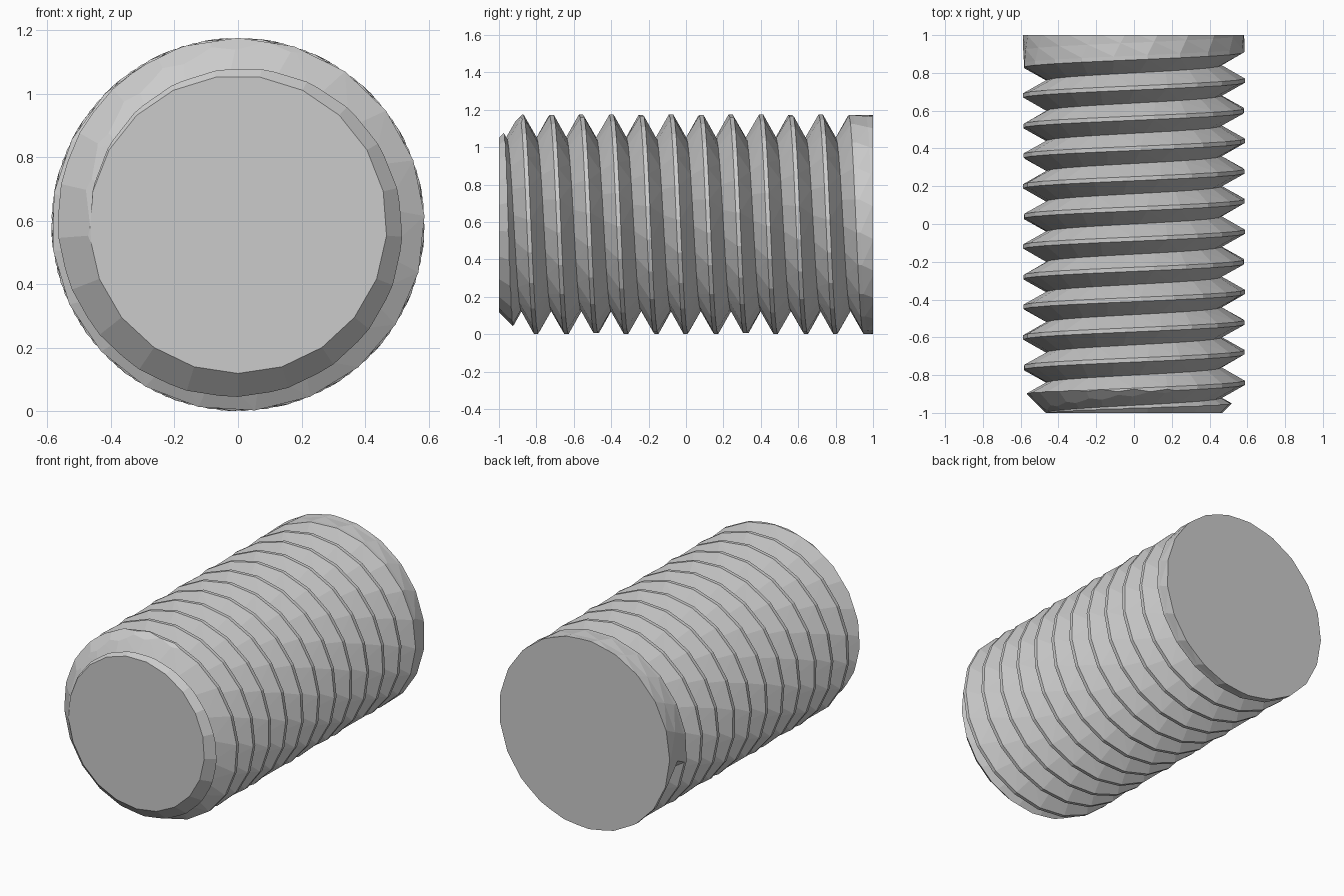
import bpy, bmesh, math
from mathutils import Vector

if "Cube" in bpy.data.objects:
    bpy.data.objects.remove(bpy.data.objects["Cube"])

R, ROOT, PITCH = 0.588, 0.465, 0.16     # crest radius, groove radius, thread pitch
CENTRE = 0.588                          # axis height
STEPS, ROW = 20.6, 21                   # steps per real turn, steps per stitched row
Y0 = -0.88                              # crest position at the top of turn 0
GROOVE_END = 10.70                      # turn at which the groove runs out into the collar


def point(turn, offset, radius):
    a = 2 * math.pi * turn
    return Vector((radius * math.sin(a), Y0 + PITCH * turn + offset,
                   CENTRE + radius * math.cos(a)))


# helical strip: narrow flat crest, flank down to the V root, flank up to the next turn
bm = bmesh.new()
first, last = -62, 290
half_skew = (ROW / STEPS - 1) / 2
c1, c2, rt = {}, {}, {}
for n in range(first, last + ROW + 2):
    t = n / STEPS
    c1[n] = bm.verts.new(point(t, -0.011, R))
    if n <= last + 1:
        c2[n] = bm.verts.new(point(t, 0.011, R))
        tr = t + half_skew
        rt[n] = bm.verts.new(point(tr, PITCH / 2, ROOT if tr < GROOVE_END else R))
for n in range(first, last + 1):
    m = n + 1
    for quad in ((c1[n], c1[m], c2[m], c2[n]),
                 (c2[n], c2[m], rt[m], rt[n]),
                 (rt[n], rt[m], c1[m + ROW], c1[n + ROW])):
        bm.faces.new(quad)
bmesh.ops.triangulate(bm, faces=bm.faces[:])

# trim both ends square and cap them (front trimmed long, the chamfer cuts it to length)
for y, direction in ((-1.1, -1), (1.0, 1)):
    cut = bmesh.ops.bisect_plane(
        bm, geom=bm.verts[:] + bm.edges[:] + bm.faces[:], dist=1e-5,
        plane_co=(0, y, 0), plane_no=(0, direction, 0), clear_outer=True)
    rim = [e for e in cut["geom_cut"] if isinstance(e, bmesh.types.BMEdge) and e.is_boundary]
    bmesh.ops.edgeloop_fill(bm, edges=rim)
bmesh.ops.delete(bm, geom=[v for v in bm.verts if not v.link_faces], context='VERTS')
bmesh.ops.recalc_face_normals(bm, faces=bm.faces[:])


def make_object(name, mesh_bm):
    mesh = bpy.data.meshes.new(name)
    mesh_bm.to_mesh(mesh)
    mesh_bm.free()
    ob = bpy.data.objects.new(name, mesh)
    bpy.context.collection.objects.link(ob)
    return ob


rod = make_object("threaded_rod", bm)

# envelope with a 45 degree chamfer at the front end
bm = bmesh.new()
rings = []
for y, r in ((-1.0, 0.469), (-0.7, 0.769), (1.2, 0.769)):
    rings.append([bm.verts.new((r * math.sin(a), y, CENTRE + r * math.cos(a)))
                  for a in (2 * math.pi * (i + 0.5) / ROW for i in range(ROW))])
for lo, hi in zip(rings, rings[1:]):
    for i in range(ROW):
        j = (i + 1) % ROW
        bm.faces.new((lo[i], lo[j], hi[j], hi[i]))
bm.faces.new(rings[0])
bm.faces.new(rings[-1])
bmesh.ops.recalc_face_normals(bm, faces=bm.faces[:])
envelope = make_object("chamfer_envelope", bm)
envelope.hide_render = True

mod = rod.modifiers.new("chamfer", 'BOOLEAN')
mod.operation = 'INTERSECT'
mod.solver = 'EXACT'
mod.object = envelope
bpy.context.view_layer.objects.active = rod
rod.select_set(True)
bpy.ops.object.modifier_apply(modifier="chamfer")
bpy.data.objects.remove(envelope, do_unlink=True)

# single plain metal colour
steel = bpy.data.materials.new("grey_steel")
steel.diffuse_color = (0.6, 0.6, 0.6, 1)
steel.use_nodes = True
steel.node_tree.nodes["Principled BSDF"].inputs["Base Color"].default_value = steel.diffuse_color
rod.data.materials.clear()
rod.data.materials.append(steel)
for f in rod.data.polygons:
    f.material_index = 0
    f.use_smooth = False
